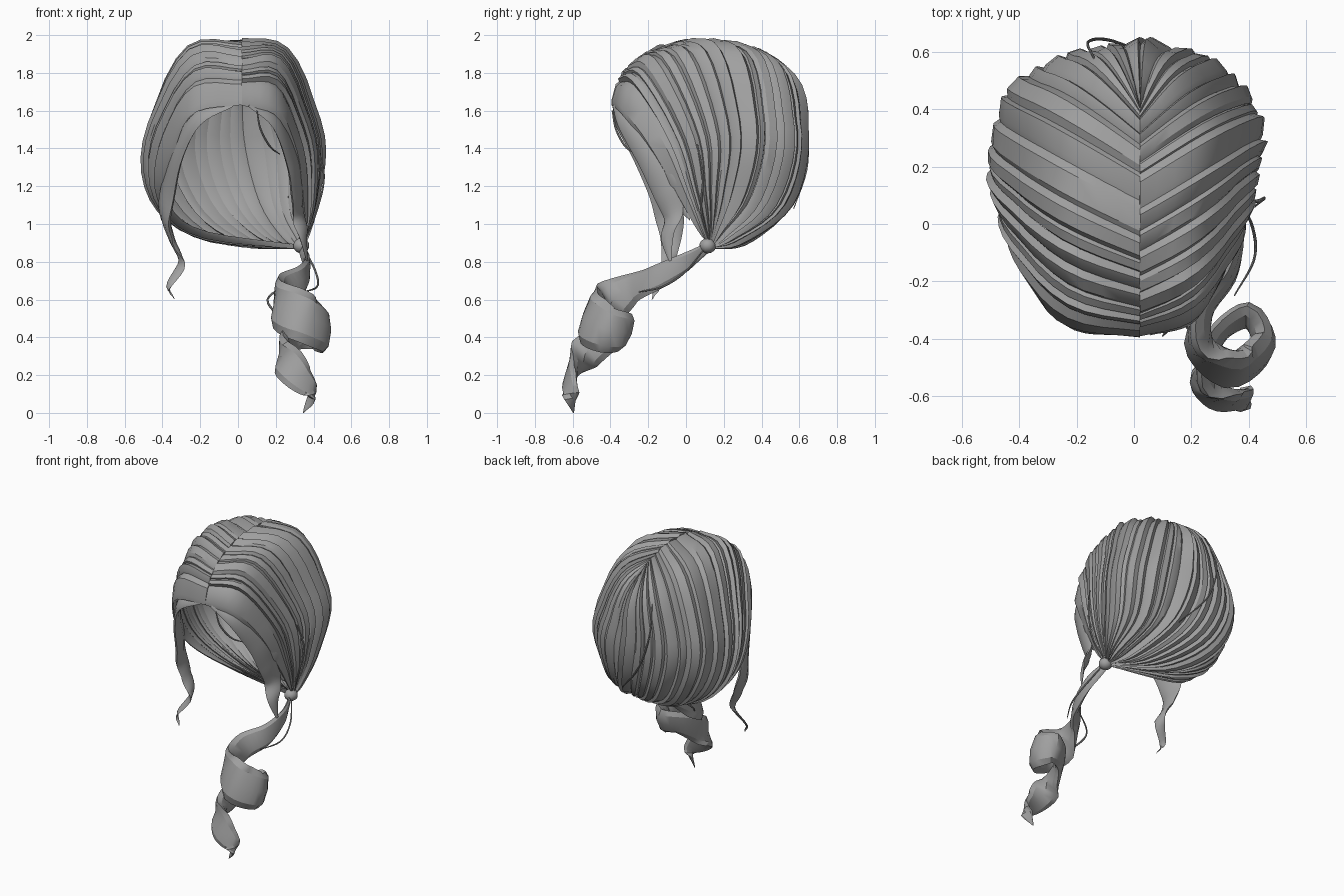
import bpy, bmesh, math, random
from mathutils import Vector as V

random.seed(4)
hair = bpy.data.materials.new("hair_grey")
hair.diffuse_color = (0.35, 0.35, 0.35, 1)

CENTRE = V((-0.02, 0.13, 1.42))
KNOT = (0.33, 0.13, 0.88)
NAPE = [(0.02, 0.42, 1.90), (0.02, 0.59, 1.68), (0.04, 0.635, 1.4),
        (0.12, 0.55, 1.1), (0.25, 0.3, 0.91), KNOT]
# points shared by both sides along the parting, front to back
PARTING = [(0.02, -0.395, 1.63), (0.02, -0.30, 1.83), (0.02, -0.07, 1.95),
           (0.02, 0.18, 1.965), (0.02, 0.36, 1.925)]
LEFT = [
    [(-0.235, -0.345, 1.58), (-0.34, -0.22, 1.37), (-0.37, -0.04, 1.13), (-0.20, 0.10, 0.97)],
    [(-0.24, -0.20, 1.80), (-0.445, 0.0, 1.45), (-0.43, 0.12, 1.14), (-0.20, 0.20, 0.94)],
    [(-0.27, 0.08, 1.88), (-0.48, 0.22, 1.45), (-0.43, 0.28, 1.12), (-0.15, 0.27, 0.93)],
    [(-0.26, 0.34, 1.83), (-0.44, 0.44, 1.45), (-0.34, 0.43, 1.11), (-0.08, 0.30, 0.91)],
    [(-0.15, 0.51, 1.75), (-0.25, 0.57, 1.42), (-0.15, 0.52, 1.10), (0.08, 0.32, 0.91)]]
RIGHT = [
    [(0.205, -0.33, 1.57), (0.295, -0.19, 1.38), (0.33, -0.05, 1.15), (0.35, 0.05, 0.98)],
    [(0.215, -0.18, 1.80), (0.37, 0.0, 1.46), (0.39, 0.07, 1.17), (0.36, 0.11, 0.98)],
    [(0.25, 0.08, 1.865), (0.42, 0.20, 1.48), (0.415, 0.18, 1.18), (0.37, 0.15, 0.98)],
    [(0.25, 0.32, 1.83), (0.415, 0.39, 1.47), (0.39, 0.32, 1.15), (0.36, 0.19, 0.96)],
    [(0.15, 0.49, 1.76), (0.27, 0.56, 1.43), (0.28, 0.46, 1.10), (0.33, 0.24, 0.93)]]


def spline(pts, t):
    """Smooth curve through evenly spaced points, t from 0 to 1."""
    pts = [V(p) for p in pts]
    pts = [2 * pts[0] - pts[1]] + pts + [2 * pts[-1] - pts[-2]]
    f = min(max(t, 0), 1) * (len(pts) - 3)
    i = min(int(f), len(pts) - 4)
    f -= i
    a, b, c, d = pts[i:i + 4]
    return 0.5 * (2 * b + (c - a) * f + (2 * a - 5 * b + 4 * c - d) * f * f
                  + (3 * b - a - 3 * c + d) * f ** 3)


def add_tube(bm, rings):
    """Skin a list of equal rings and close both ends."""
    vs = [[bm.verts.new(p) for p in r] for r in rings]
    n = len(vs[0])
    for r, s in zip(vs, vs[1:]):
        for k in range(n):
            bm.faces.new((r[k], r[(k + 1) % n], s[(k + 1) % n], s[k]))
    bm.faces.new(vs[0])
    bm.faces.new(vs[-1])


def finish(name, bm, angle=32):
    bmesh.ops.recalc_face_normals(bm, faces=bm.faces)
    me = bpy.data.meshes.new(name)
    bm.to_mesh(me)
    bm.free()
    me.materials.append(hair)
    for p in me.polygons:
        p.use_smooth = True
    me.set_sharp_from_angle(angle=math.radians(angle))
    ob = bpy.data.objects.new(name, me)
    bpy.context.collection.objects.link(ob)
    return ob


def scalp_locks(name, side, count=16, steps=22):
    """Overlapping locks running from the parting to the knot."""
    guides = [[PARTING[i]] + side[i] + [KNOT] for i in range(5)] + [NAPE]
    # broad fringe lock first, then uneven ones
    widths = [1.8] + [random.uniform(0.5, 1.5) for _ in range(count - 1)]
    total = sum(widths)
    bm = bmesh.new()
    u0 = 0
    for w in widths:
        w /= total
        mid, half = u0 + w / 2, w * 0.56
        u0 += w
        lift, lean = random.uniform(-0.003, 0.012), random.uniform(-0.008, 0.008)
        section = [(-1, -0.010), (-0.55, 0.011 - lean), (0.5, 0.013 + lean),
                   (1, -0.010), (0.5, -0.014), (-0.5, -0.014)]
        rings = []
        for j in range(steps + 1):
            v = j / steps
            size = (1 - 0.55 * v ** 4) * (0.6 + 0.4 * min(1, v * 8))
            ring = []
            for s, h in section:
                u = min(max(mid + s * half, 0), 1)
                p = spline([spline(g, v) for g in guides], u)
                out = (p - CENTRE).normalized()
                puff = 0.03 * math.sin(math.pi * v / 0.32) if v < 0.32 else 0
                puff *= 0.3 + 0.7 * min(1, 3 * u)
                ring.append(p + out * ((h + lift) * size + puff + 0.01 * v ** 8 * s))
            rings.append(ring)
        add_tube(bm, rings)
    return finish(name, bm)


def swept_lock(name, path, widths, ref, flat=0.3, steps=40):
    """Flattened, ridged lock along a path; ref gives its wide direction."""
    ref = V(ref)
    bm = bmesh.new()
    rings = []
    for j in range(steps + 1):
        t = j / steps
        p = spline(path, t)
        d = (spline(path, t + 0.01) - spline(path, t - 0.01)).normalized()
        a = (ref - d * ref.dot(d)).normalized()
        n = d.cross(a)
        w = max(spline([(x, 0, 0) for x in widths], t).x, 0.001)
        rings.append([p + a * math.cos(math.tau * m / 8) * w
                      + n * math.sin(math.tau * m / 8) * w * flat for m in range(8)])
    add_tube(bm, rings)
    return finish(name, bm)


# main head of hair
scalp_locks("left_scalp_locks", LEFT)
scalp_locks("right_scalp_locks", RIGHT)

# knot holding the tail
bm = bmesh.new()
bmesh.ops.create_uvsphere(bm, u_segments=10, v_segments=7, radius=0.045)
for v in bm.verts:
    v.co = V((v.co.x, v.co.y, v.co.z * 0.9)) + V((0.335, 0.115, 0.885))
finish("hair_knot", bm)

# corkscrew tail
swept_lock("curled_tail",
           [(0.33, 0.12, 0.88), (0.365, -0.02, 0.79), (0.335, -0.17, 0.71), (0.245, -0.30, 0.65),
            (0.24, -0.43, 0.57), (0.35, -0.50, 0.50), (0.45, -0.42, 0.44), (0.40, -0.32, 0.43),
            (0.29, -0.39, 0.41), (0.25, -0.54, 0.31), (0.31, -0.61, 0.20), (0.39, -0.61, 0.10),
            (0.345, -0.595, 0.0)],
           [0.025, 0.05, 0.07, 0.09, 0.125, 0.14, 0.125, 0.10, 0.085, 0.095, 0.085, 0.05, 0.003],
           (0, -0.35, -1), 0.36, 60)

# loose locks framing the face
swept_lock("left_face_lock",
           [(-0.03, -0.375, 1.635), (-0.21, -0.34, 1.56), (-0.315, -0.23, 1.39),
            (-0.365, -0.13, 1.2), (-0.385, -0.09, 1.05), (-0.35, -0.08, 0.92),
            (-0.30, -0.10, 0.79), (-0.365, -0.15, 0.67), (-0.335, -0.18, 0.60)],
           [0.02, 0.05, 0.07, 0.085, 0.08, 0.055, 0.035, 0.02, 0.002],
           (-0.3, 0.8, 0.8))
swept_lock("right_face_lock",
           [(0.06, -0.375, 1.635), (0.20, -0.32, 1.54), (0.285, -0.19, 1.34),
            (0.31, -0.11, 1.18), (0.32, -0.07, 1.05), (0.345, -0.10, 0.93),
            (0.37, -0.08, 0.78)],
           [0.02, 0.05, 0.07, 0.075, 0.06, 0.038, 0.002],
           (0.3, 0.8, 0.8))
swept_lock("right_short_lock",
           [(0.29, -0.17, 1.42), (0.34, -0.06, 1.25), (0.325, -0.02, 1.12), (0.35, 0.02, 1.02)],
           [0.02, 0.05, 0.045, 0.002], (0.3, 0.8, 0.3), 0.3, 20)

# stray hairs
STRAYS = [
    [(0.10, -0.39, 1.60), (0.12, -0.37, 1.50), (0.17, -0.32, 1.41), (0.22, -0.26, 1.37)],
    [(0.42, 0.06, 1.42), (0.455, 0.09, 1.25), (0.42, 0.08, 1.08), (0.36, 0.12, 0.92)],
    [(0.35, 0.10, 0.87), (0.41, 0.0, 0.75), (0.42, -0.12, 0.67), (0.35, -0.25, 0.64)],
    [(0.30, -0.2, 0.70), (0.16, -0.28, 0.61), (0.20, -0.38, 0.53), (0.26, -0.44, 0.50)],
    [(-0.14, 0.58, 1.74), (-0.16, 0.635, 1.55), (-0.08, 0.64, 1.30), (0.10, 0.57, 1.08)]]
for i, path in enumerate(STRAYS):
    swept_lock("stray_hair_%d" % (i + 1), path, [0.004, 0.006, 0.006, 0.003],
               (0.3, 0.5, 1), 0.8, 16)
